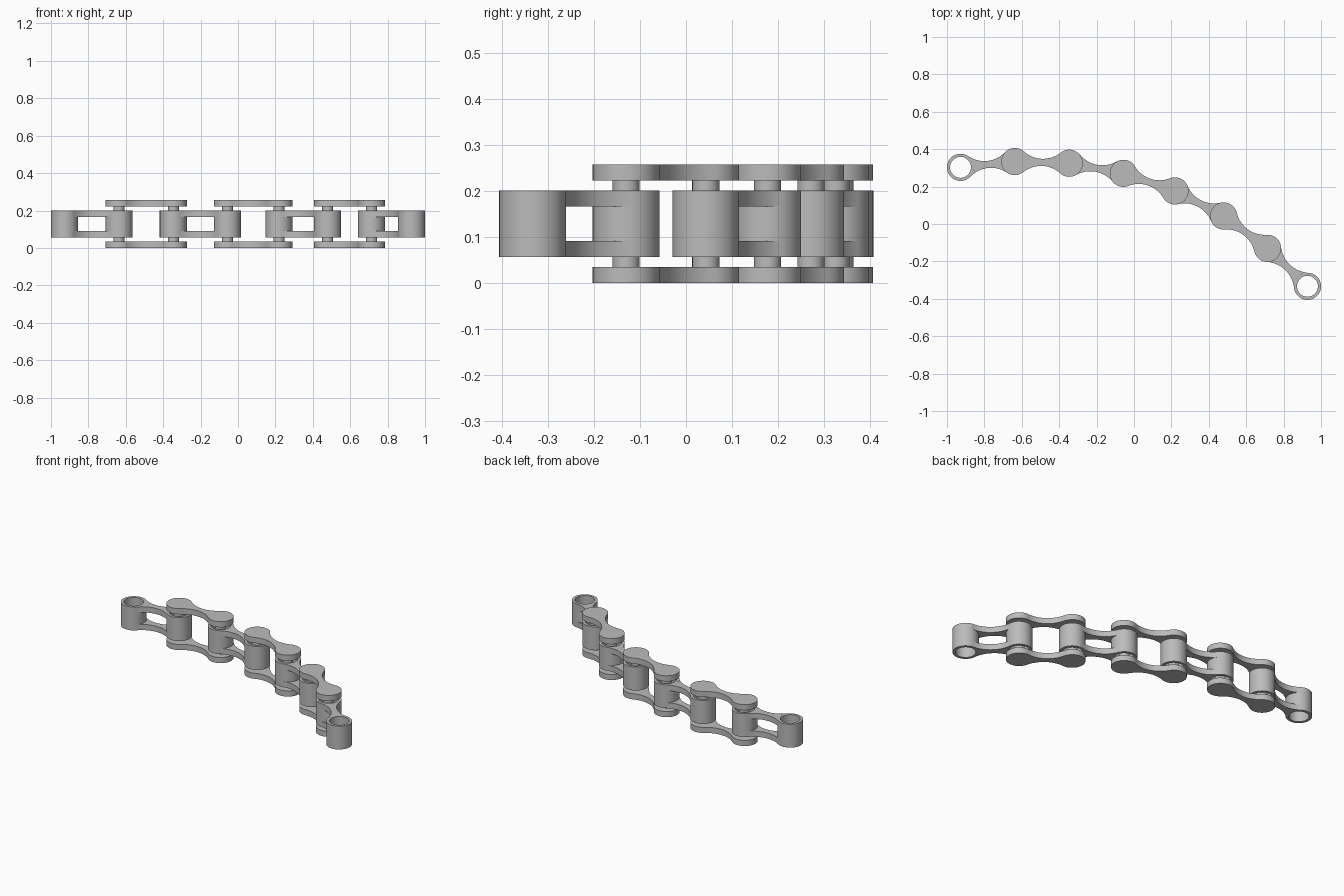
import bpy, bmesh, math
from mathutils import Vector, Matrix

if "Cube" in bpy.data.objects:
    bpy.data.objects.remove(bpy.data.objects["Cube"])

R, BORE, PIN, WAIST = 0.0725, 0.056, 0.0295, 0.019
PLATE = 0.035                       # plate thickness
TOP = 0.257                         # overall height
IN_LOW, IN_HIGH = 0.056, 0.201      # inner link height range
JOINTS = [Vector(p) for p in (
    (-0.9275, 0.303), (-0.637, 0.334), (-0.346, 0.325), (-0.057, 0.271),
    (0.219, 0.177), (0.479, 0.043), (0.714, -0.13), (0.9275, -0.333))]

steel = bpy.data.materials.new("grey steel")
steel.use_nodes = True
GREY = (0.5, 0.5, 0.5, 1)
steel.diffuse_color = GREY
steel.node_tree.nodes["Principled BSDF"].inputs["Base Color"].default_value = GREY


def arc(cx, cy, radius, start, end, steps):
    return [(cx + radius * math.cos(start + (end - start) * i / steps),
             cy + radius * math.sin(start + (end - start) * i / steps))
            for i in range(steps + 1)]


def plate_outline(length, round_ends):
    """Waisted plate; its ends are full discs or hug the outside of the barrels."""
    h = length / 2
    r = (WAIST**2 + h * h - R * R) / (2 * (R - WAIST))
    d = WAIST + r
    a = math.atan2(d, h)
    half = arc(0, d, r, math.pi + a, 2 * math.pi - a, 20)
    if round_ends:
        half += arc(h, 0, R, math.pi - a, a - math.pi, 40)[1:]
    else:
        half += arc(h, 0, R, math.pi - a, math.pi + a, 16)[1:]
    # The other half is the same run turned by 180 degrees
    return half[:-1] + [(-x, -y) for x, y in half[:-1]]


def add_prism(bm, outline, low, high):
    bottom = bm.faces.new([bm.verts.new((x, y, low)) for x, y in outline])
    top = bmesh.ops.extrude_face_region(bm, geom=[bottom])["geom"]
    bmesh.ops.translate(bm, vec=(0, 0, high - low),
                        verts=[v for v in top if isinstance(v, bmesh.types.BMVert)])


def add_tube(bm, x, low, high):
    ring = arc(0, 0, 1, 0, 2 * math.pi, 48)[:-1]
    loops = [[bm.verts.new((x + c * rad, s * rad, z)) for c, s in ring]
             for rad, z in ((R, low), (R, high), (BORE, high), (BORE, low))]
    for k in range(4):
        p, q = loops[k], loops[(k + 1) % 4]
        for i in range(len(ring)):
            j = (i + 1) % len(ring)
            bm.faces.new((p[i], p[j], q[j], q[i]))


def finish(name, bm, matrix):
    bmesh.ops.recalc_face_normals(bm, faces=bm.faces)
    mesh = bpy.data.meshes.new(name)
    bm.to_mesh(mesh)
    bm.free()
    mesh.materials.append(steel)
    obj = bpy.data.objects.new(name, mesh)
    obj.matrix_world = matrix
    bpy.context.collection.objects.link(obj)
    bpy.ops.object.select_all(action="DESELECT")
    obj.select_set(True)
    bpy.context.view_layer.objects.active = obj
    bpy.ops.object.shade_smooth_by_angle(angle=math.radians(35))


for i, (a, b) in enumerate(zip(JOINTS, JOINTS[1:])):
    span, mid = b - a, (a + b) / 2
    place = (Matrix.Translation((mid.x, mid.y, 0))
             @ Matrix.Rotation(math.atan2(span.y, span.x), 4, "Z"))
    length = span.length
    outer = i % 2 == 1
    bm = bmesh.new()
    outline = plate_outline(length, outer)
    low, high = (0, TOP) if outer else (IN_LOW, IN_HIGH)
    add_prism(bm, outline, low, low + PLATE)
    add_prism(bm, outline, high - PLATE, high)
    for x in (-length / 2, length / 2):
        if outer:
            # Pins joining the two outer plates
            pin = [(x + px, py) for px, py in arc(0, 0, PIN, 0, 2 * math.pi, 32)[:-1]]
            add_prism(bm, pin, PLATE, TOP - PLATE)
        else:
            # Hollow barrels joining the two inner plates
            add_tube(bm, x, low, high)
    finish(("outer_link_" if outer else "inner_link_") + str(i // 2 + 1), bm, place)
